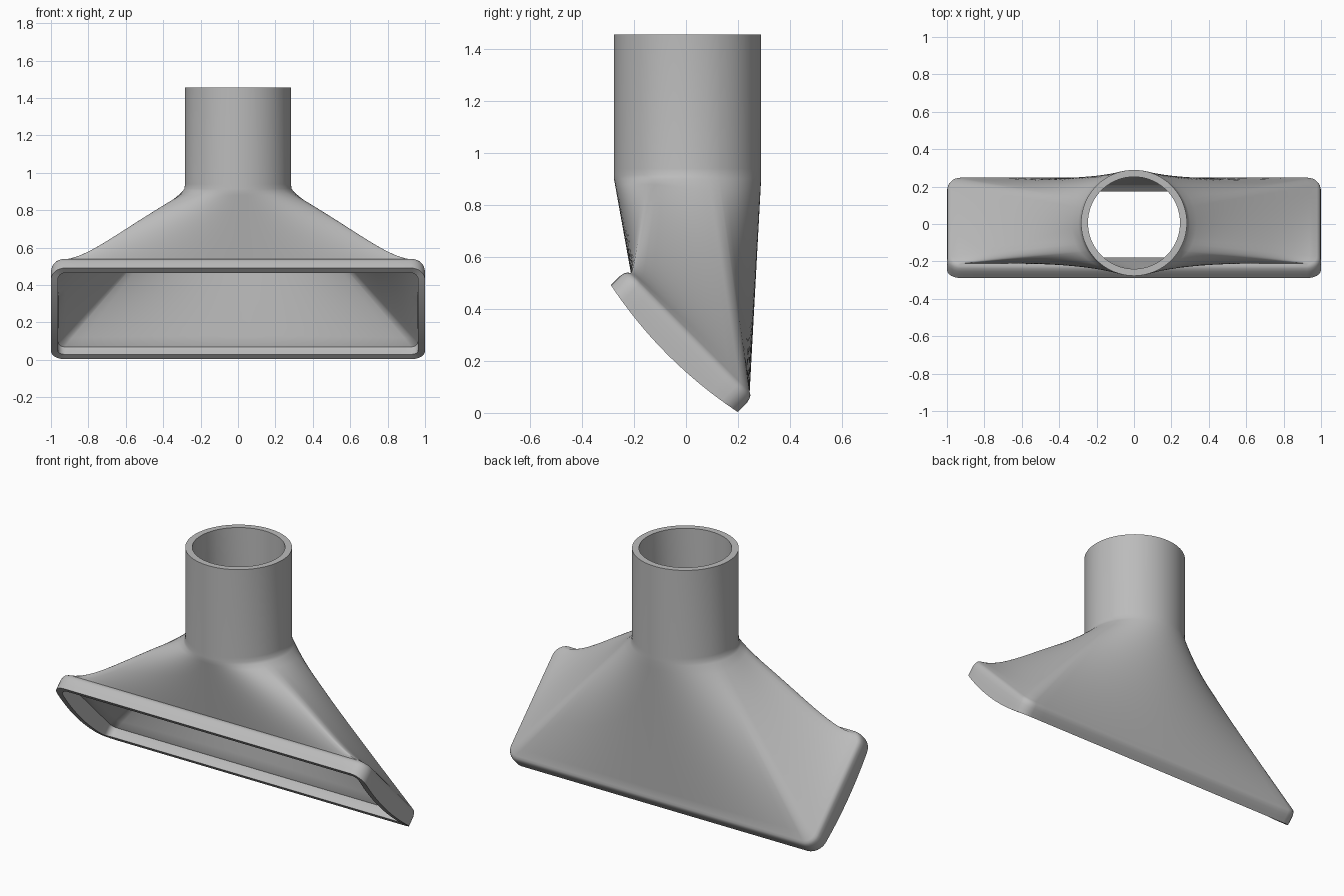
import bpy
import bmesh
from math import sin, cos, pi, radians, sqrt

cube = bpy.data.objects.get("Cube")
if cube:
    bpy.data.objects.remove(cube, do_unlink=True)

HALF_X, HALF_V, CORNER = 1.0, 0.345, 0.075   # mouth half sizes and corner radius
MOUTH_Y, MOUTH_Z = -0.045, 0.2475            # mouth centre
PIPE_R, PIPE_Y, PIPE_TOP, NECK_Z = 0.283, 0.006, 1.455, 0.9
WALL = 0.037
S = sqrt(0.5)


def lerp(a, b, t):
    return a + (b - a) * t


def outline(inset):
    """Rounded rectangle as (x, v, pipe angle); v runs from front to back."""
    # corner sign x, sign v, start of arc, start of its share of the pipe circle
    corners = [(1, -1, -90, -33), (1, 1, 0, 16), (-1, 1, 90, 154), (-1, -1, 180, 203)]
    edge_steps = [10, 26, 10, 26]
    arcs = []
    for sx, sv, start, theta in corners:
        cx, cv = sx * (HALF_X - CORNER), sv * (HALF_V - CORNER)
        r = CORNER - inset
        arcs.append([(cx + r * cos(radians(start + 15 * k)),
                      cv + r * sin(radians(start + 15 * k)),
                      theta + 10 * k / 6) for k in range(7)])
    pts = []
    for i, arc in enumerate(arcs):
        pts += arc
        a, b = arc[-1], arcs[(i + 1) % 4][0]
        end = b[2] + (360 if i == 3 else 0)
        n = edge_steps[i]
        for k in range(1, n):
            t = k / n
            pts.append((lerp(a[0], b[0], t), lerp(a[1], b[1], t), lerp(a[2], end, t)))
    return pts


def mouth_ring(depth, inset):
    """Ring on the tilted mouth, with the open edge bowed outward at its sides."""
    ring = []
    for x, v, _ in outline(inset):
        w = depth - 0.035 * (1 - (v / HALF_V) ** 2) * max(0, 1 - depth / 0.07)
        ring.append((x, MOUTH_Y + S * (v + w), MOUTH_Z + S * (w - v)))
    return ring


def pipe_ring(z, stretch=1.0):
    return [(PIPE_R * stretch * cos(radians(a)), PIPE_Y + PIPE_R * sin(radians(a)), z)
            for _, _, a in outline(0)]


# Mouth skirt with a rounded shoulder
rings = [mouth_ring(d, i) for d, i in
         [(0, 0), (0.025, 0), (0.05, 0), (0.068, 0.004), (0.08, 0.011), (0.087, 0.022)]]

# Hood blending from the mouth to the pipe, dipping at the front corners
base, neck, shape = rings[-1], pipe_ring(NECK_Z, 1.05), outline(0.022)
STEPS = 18
for k in range(1, STEPS + 1):
    t = k / STEPS
    ring = []
    for p, q, (x, v, _) in zip(base, neck, shape):
        front = (0.5 - v / HALF_V / 2) ** 2
        dip = 0.045 * sin(pi * sqrt(t)) ** 2 * front * abs(x) ** 4
        ring.append((lerp(p[0], q[0], t), lerp(p[1], q[1], t), lerp(p[2], q[2], t) - dip))
    rings.append(ring)

# Round pipe
rings += [pipe_ring(NECK_Z + 0.015, 1.015), pipe_ring(NECK_Z + 0.04), pipe_ring(PIPE_TOP)]

bm = bmesh.new()
rows = [[bm.verts.new(p) for p in ring] for ring in rings]
for low, high in zip(rows, rows[1:]):
    n = len(low)
    for i in range(n):
        j = (i + 1) % n
        bm.faces.new((low[i], low[j], high[j], high[i]))
mesh = bpy.data.meshes.new("nozzle")
bm.to_mesh(mesh)
bm.free()
nozzle = bpy.data.objects.new("nozzle", mesh)
bpy.context.collection.objects.link(nozzle)

# Single grey plastic
grey = bpy.data.materials.new("grey plastic")
grey.use_nodes = True
colour = (0.5, 0.5, 0.5, 1)
grey.diffuse_color = colour
grey.node_tree.nodes["Principled BSDF"].inputs["Base Color"].default_value = colour
mesh.materials.append(grey)

# Wall thickness inward, open at the mouth and the pipe top
bpy.context.view_layer.objects.active = nozzle
nozzle.select_set(True)
solid = nozzle.modifiers.new("wall", "SOLIDIFY")
solid.thickness = WALL
solid.offset = -1
bpy.ops.object.modifier_apply(modifier="wall")
bpy.ops.object.shade_smooth_by_angle(angle=radians(35))
